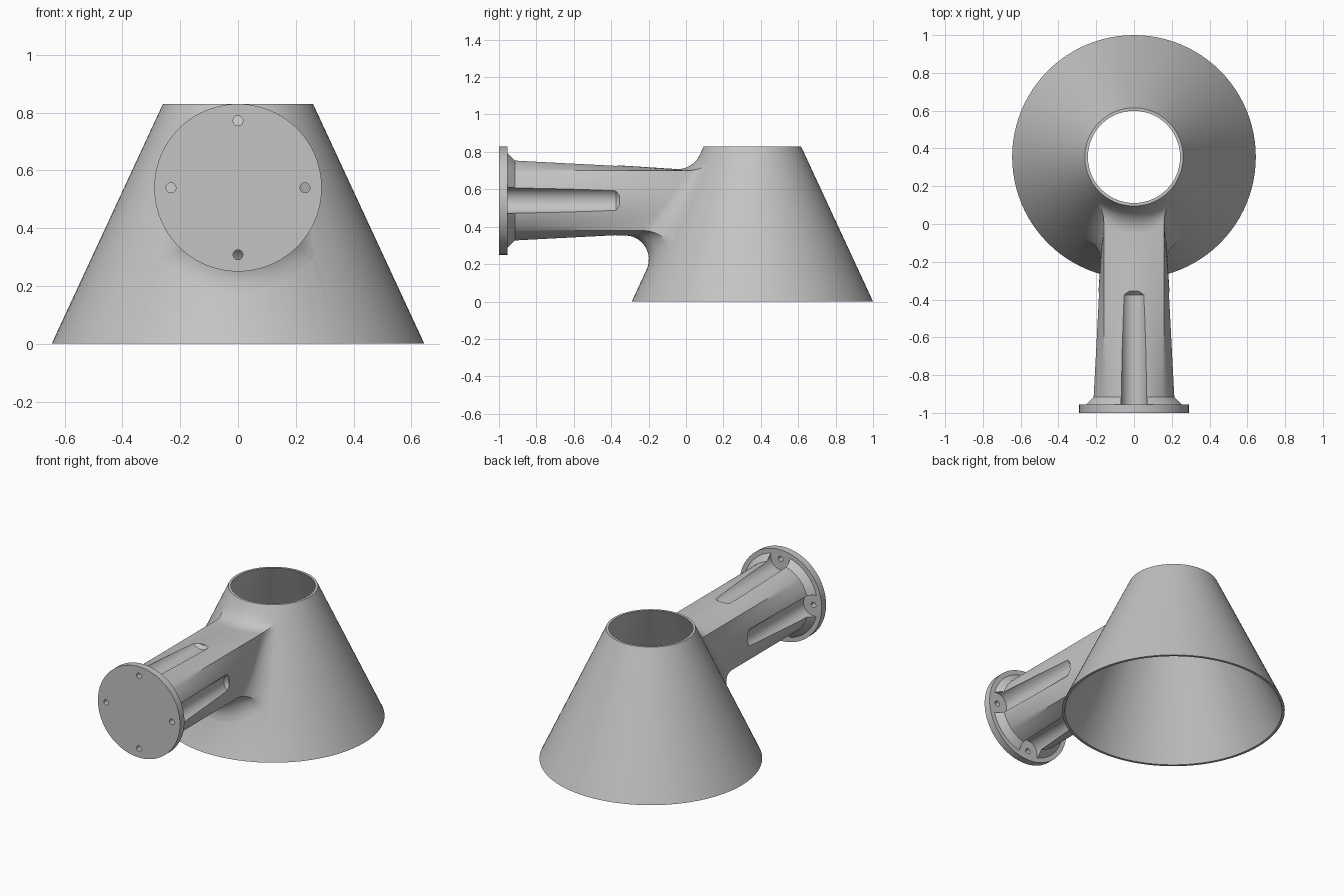
import bpy, bmesh, math
from mathutils import Vector

cube = bpy.data.objects.get("Cube")
if cube:
    bpy.data.objects.remove(cube, do_unlink=True)

SEG = 96
CONE_Y, BASE_R, TOP_R, HEIGHT = 0.355, 0.645, 0.26, 0.83
SLOPE = (BASE_R - TOP_R) / HEIGHT
WALL = 0.016
ARM_Z, ARM_FRONT, CORNER = 0.54, -0.955, 0.16
FILLET = 0.14
BOLT_R = 0.232

grey = bpy.data.materials.new("plain grey")
grey.use_nodes = True
grey.diffuse_color = (0.55, 0.55, 0.55, 1)
grey.node_tree.nodes["Principled BSDF"].inputs["Base Color"].default_value = (0.55, 0.55, 0.55, 1)


def loft(name, rings):
    """Closed solid through rings of equal point count."""
    bm = bmesh.new()
    rows = [[bm.verts.new(p) for p in ring] for ring in rings]
    n = len(rows[0])
    for a, b in zip(rows, rows[1:]):
        for i in range(n):
            j = (i + 1) % n
            bm.faces.new((a[i], a[j], b[j], b[i]))
    bm.faces.new(rows[0])
    bm.faces.new(rows[-1])
    bmesh.ops.recalc_face_normals(bm, faces=bm.faces)
    mesh = bpy.data.meshes.new(name)
    bm.to_mesh(mesh)
    bm.free()
    mesh.materials.append(grey)
    obj = bpy.data.objects.new(name, mesh)
    bpy.context.collection.objects.link(obj)
    return obj


def circle(r, n=SEG):
    return [(r * math.cos(2 * math.pi * i / n), r * math.sin(2 * math.pi * i / n)) for i in range(n)]


def upright(name, profile):
    """Turned solid about the cone axis, profile of (radius, z)."""
    return loft(name, [[(x, y + CONE_Y, z) for x, y in circle(r)] for r, z in profile])


def along_y(name, profile, x=0, z=ARM_Z, n=SEG):
    """Turned solid about an axis parallel to y, profile of (radius, y)."""
    return loft(name, [[(x + a, y, z + b) for a, b in circle(r, n)] for r, y in profile])


def combine(target, tool, operation):
    mod = target.modifiers.new("combine", 'BOOLEAN')
    mod.operation, mod.solver, mod.object = operation, 'EXACT', tool
    tool.hide_render = True
    bpy.context.view_layer.objects.active = target
    bpy.ops.object.modifier_apply(modifier=mod.name)
    bpy.data.objects.remove(tool, do_unlink=True)


def arm_point(angle, y):
    """Arm section: a circle at the flange flattening into a square of equal corners."""
    t = min(max((y - ARM_FRONT) / (0.08 - ARM_FRONT), 0), 1)
    c, s = math.cos(angle), math.sin(angle)
    rc = CORNER * math.sqrt(2)
    rs = CORNER / max(abs(c), abs(s))
    r = rc + (rs - rc) * t
    return Vector((r * c, y, ARM_Z + r * s))


def cone_front_y(p):
    r = BASE_R - SLOPE * p.z
    return CONE_Y - math.sqrt(max(r * r - p.x * p.x, 0))


def arm_strip(angle):
    """One lengthwise line of the arm, from the flange into the cone."""
    m = Vector((math.cos(angle), 0, math.sin(angle)))
    hit = arm_point(angle, 0)
    for _ in range(8):
        hit = arm_point(angle, cone_front_y(hit))
    normal = Vector((hit.x, hit.y - CONE_Y, 0)).normalized()
    normal = (normal + Vector((0, 0, SLOPE))).normalized()
    phi = math.acos(m.dot(normal))
    length = FILLET * math.tan(phi / 2)
    start = arm_point(angle, hit.y - length)
    end = hit + (m - normal * m.dot(normal)).normalized() * length
    end.y = cone_front_y(end)
    # small fillet behind the flange
    points = [arm_point(angle, ARM_FRONT) + m * 0.035 + Vector((0, -0.01, 0))]
    for i in range(7):
        a = i / 6 * math.pi / 2
        p = arm_point(angle, ARM_FRONT + 0.04 * math.sin(a))
        points.append(p + m * 0.035 * (1 - math.cos(math.pi / 2 - a)) ** 1 if i == 6 else
                      p + m * 0.035 * (1 - math.sin(a)))
    # straight run
    for i in range(1, 9):
        points.append(arm_point(angle, points[7].y + (start.y - points[7].y) * i / 8))
    # round blend into the cone
    w = math.cos(phi / 2)
    for i in range(1, 13):
        t = i / 12
        b0, b1, b2 = (1 - t) ** 2, 2 * w * t * (1 - t), t * t
        points.append((start * b0 + hit * b1 + end * b2) / (b0 + b1 + b2))
    points[-1] = points[-1] - normal * 0.003
    points.append(arm_point(angle, 0.2))
    return points


# Arm with four bolt grooves
strips = [arm_strip(2 * math.pi * i / SEG) for i in range(SEG)]
arm = loft("arm", list(zip(*strips)))
spots = [(BOLT_R * math.cos(k * math.pi / 2), ARM_Z + BOLT_R * math.sin(k * math.pi / 2)) for k in range(4)]
for x, z in spots:
    combine(arm, along_y("groove_cutter", [(0.07, -1.0), (0.07, -0.375), (0.05, -0.355)], x, z, 40), 'DIFFERENCE')

# Hollow cone joined with the arm
body = upright("cone_body", [(BASE_R, 0), (TOP_R, HEIGHT)])
combine(body, arm, 'UNION')
low, high = -0.1, HEIGHT + 0.1
combine(body, upright("bore_cutter", [(BASE_R - WALL - SLOPE * z, z) for z in (low, high)]), 'DIFFERENCE')

# Flange with four bolt holes
flange = along_y("flange", [(0.29, -1.0), (0.29, ARM_FRONT)])
for x, z in spots:
    combine(flange, along_y("hole_cutter", [(0.017, -1.1), (0.017, -0.9)], x, z, 24), 'DIFFERENCE')

for obj in (body, flange):
    bpy.ops.object.select_all(action='DESELECT')
    obj.select_set(True)
    bpy.context.view_layer.objects.active = obj
    bpy.ops.object.shade_smooth_by_angle(angle=math.radians(30))
